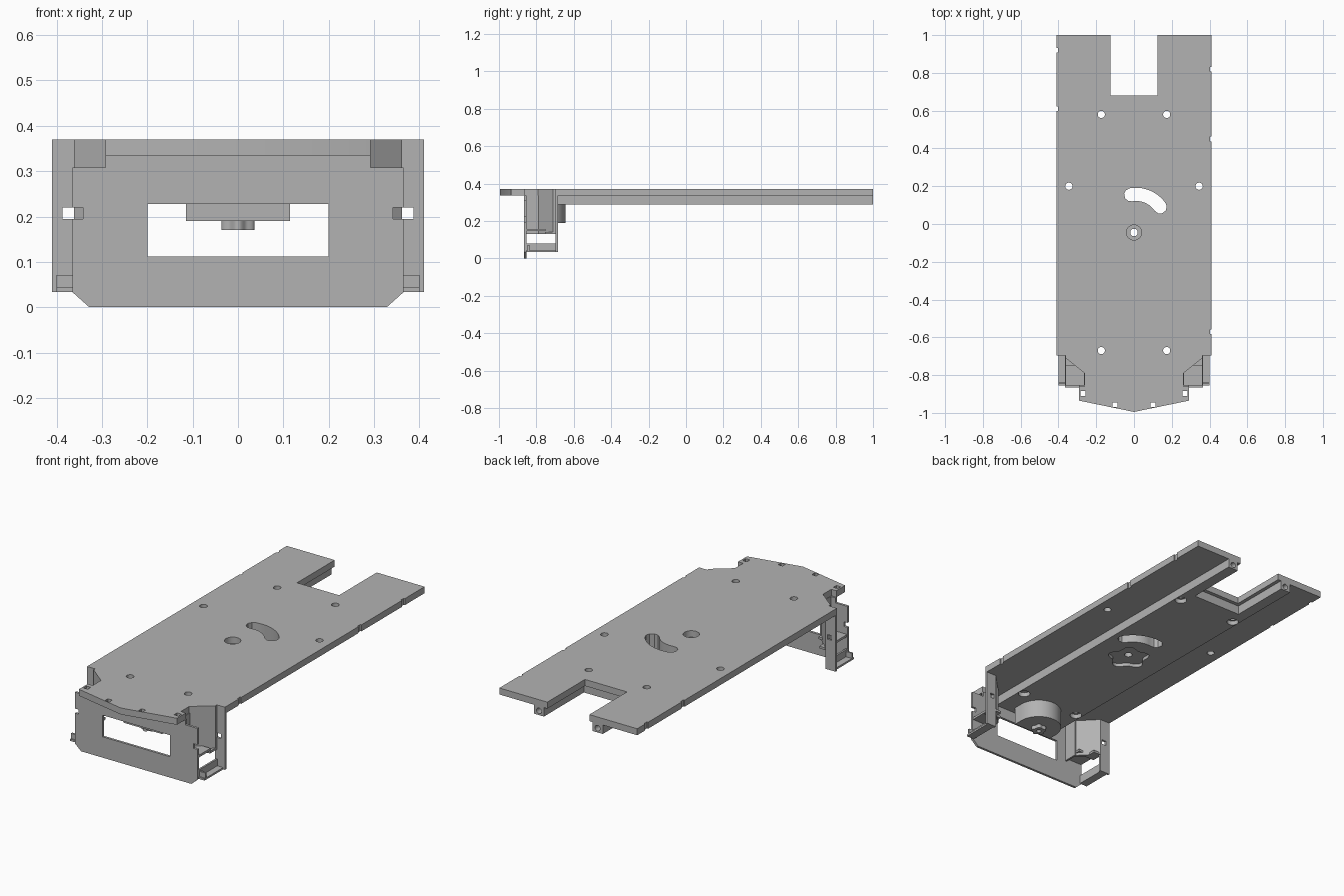
import bpy, bmesh, math
from mathutils import Vector

if "Cube" in bpy.data.objects:
    bpy.data.objects.remove(bpy.data.objects["Cube"])

grey = bpy.data.materials.new("plain grey")
grey.use_nodes = True
colour = (0.45, 0.45, 0.45, 1)
grey.diffuse_color = colour
grey.node_tree.nodes["Principled BSDF"].inputs["Base Color"].default_value = colour


def prism(name, outline, low, high, axis="z"):
    """Extrude a 2D outline along z (outline is x, y) or along y (outline is x, z)."""
    bm = bmesh.new()
    place = (lambda a, b: (a, b, low)) if axis == "z" else (lambda a, b: (a, low, b))
    face = bm.faces.new([bm.verts.new(place(a, b)) for a, b in outline])
    ext = bmesh.ops.extrude_face_region(bm, geom=[face])
    verts = [g for g in ext["geom"] if isinstance(g, bmesh.types.BMVert)]
    step = Vector((0, 0, high - low)) if axis == "z" else Vector((0, high - low, 0))
    bmesh.ops.translate(bm, verts=verts, vec=step)
    bmesh.ops.recalc_face_normals(bm, faces=bm.faces)
    mesh = bpy.data.meshes.new(name)
    bm.to_mesh(mesh)
    bm.free()
    mesh.materials.append(grey)
    ob = bpy.data.objects.new(name, mesh)
    bpy.context.collection.objects.link(ob)
    return ob


def rect(x0, x1, y0, y1):
    return [(x0, y0), (x1, y0), (x1, y1), (x0, y1)]


def box(name, x0, x1, y0, y1, z0, z1):
    return prism(name, rect(x0, x1, y0, y1), z0, z1)


def circle(x, y, r, n=24):
    return [(x + r * math.cos(math.tau * i / n), y + r * math.sin(math.tau * i / n))
            for i in range(n)]


def star(x, y, r, wave, lobes=5, n=60):
    pts = []
    for i in range(n):
        a = math.tau * i / n
        d = r * (1 + wave * math.cos(lobes * a + math.pi / 2))
        pts.append((x + d * math.cos(a), y + d * math.sin(a)))
    return pts


def both(outline):
    """Close a symmetric outline from its +x half."""
    return outline + [(-x, y) for x, y in reversed(outline) if x > 0]


def cut(target, outline, low, high, axis="z"):
    tool = prism("cutter", outline, low, high, axis)
    tool.hide_render = True
    mod = target.modifiers.new("cut", "BOOLEAN")
    mod.operation, mod.solver, mod.object = "DIFFERENCE", "EXACT", tool
    bpy.context.view_layer.objects.active = target
    bpy.ops.object.modifier_apply(modifier=mod.name)
    bpy.data.objects.remove(tool)


TOP, UNDER, LOW = 0.37, 0.335, 0.287

# Deck with rear notch and pointed nose
deck = prism("deck", both([(0, -0.995), (0.292, -0.935), (0.292, -0.86), (0.262, -0.86),
                           (0.262, -0.79), (0.362, -0.71), (0.362, -0.685), (0.41, -0.685),
                           (0.41, 1), (0.125, 1), (0.125, 0.68)]), UNDER, TOP)

# Thick core under the deck, with a slightly wider notch
core = prism("deck_core", both([(0.205, -0.855), (0.205, 1), (0.145, 1), (0.145, 0.66)]),
             LOW, UNDER)

# Fixing holes, curved slot and centre hole
for side in (-1, 1):
    for y in (0.58, -0.67):
        for part in (deck, core):
            cut(part, circle(side * 0.173, y, 0.019), 0.2, 0.5)
        cut(core, circle(side * 0.173, y, 0.03), 0.2, 0.31)
    cut(deck, circle(side * 0.345, 0.2, 0.019), 0.2, 0.5)
    for x, y in ((0.27, -0.897), (0.1, -0.957)):
        cut(deck, rect(side * x - 0.013, side * x + 0.013, y - 0.013, y + 0.013), 0.2, 0.5)
    cut(core, circle(side * 0.174, 0.31, 0.015), 0.92, 1.1, "y")

arc = [math.radians(100 - 65 * i / 10) for i in range(11)]
cx, cy = 0.01, 0.0
slot = [(cx + 0.192 * math.cos(a), cy + 0.192 * math.sin(a)) for a in arc]
end = Vector((cx + 0.157 * math.cos(arc[-1]), cy + 0.157 * math.sin(arc[-1])))
slot += [(end.x + 0.035 * math.cos(arc[-1] - t), end.y + 0.035 * math.sin(arc[-1] - t))
         for t in (0.6, 1.2, 1.9, 2.5)]
slot += [(cx + 0.122 * math.cos(a), cy + 0.122 * math.sin(a)) for a in reversed(arc)]
start = Vector((cx + 0.157 * math.cos(arc[0]), cy + 0.157 * math.sin(arc[0])))
slot += [(start.x + 0.035 * math.cos(arc[0] + math.pi - t),
          start.y + 0.035 * math.sin(arc[0] + math.pi - t)) for t in (0.6, 1.2, 1.9, 2.5)]
for part in (deck, core):
    cut(part, slot, 0.2, 0.5)
cut(deck, circle(0, -0.045, 0.04), 0.3, 0.5)
cut(core, circle(0, -0.045, 0.02), 0.2, 0.5)
cut(core, star(0, -0.045, 0.095, 0.14), 0.2, 0.305)

# Small nicks along the deck edges
for x, y in ((-0.41, 0.92), (-0.41, 0.61), (0.41, 0.82), (0.41, 0.45), (0.41, -0.57)):
    cut(deck, rect(x - 0.007, x + 0.007, y - 0.012, y + 0.012), 0.2, 0.5)

# Front plate with window, side slots and chamfered foot
front = prism("front_plate", both([(0.328, 0), (0.365, 0.033), (0.365, 0.308),
                                   (0.292, 0.308), (0.292, UNDER)]), -0.865, -0.852, "y")
cut(front, rect(-0.2, 0.2, 0.112, 0.228), -1, -0.8, "y")

# Rounded housing with lobed nut behind the window
bow = [math.pi * i / 24 for i in range(25)]
prism("housing", [(0.115 * math.cos(a), -0.76 + 0.115 * math.sin(a)) for a in bow]
      + [(-0.115, -0.81), (0.115, -0.81)], 0.19, LOW)
nut = prism("lobed_nut", star(0, -0.76, 0.034, 0.12), 0.17, 0.19)
cut(nut, circle(0, -0.76, 0.013), 0.1, 0.185)

# Side brackets, mirrored
for s, label in ((1, "left"), (-1, "right")):
    def sbox(name, x0, x1, *rest):
        return box(label + "_" + name, min(s * x0, s * x1), max(s * x0, s * x1), *rest)

    cut(front, rect(*sorted((s * 0.342, s * 0.38)), 0.195, 0.22), -1, -0.8, "y")
    post = sbox("back_post", 0.35, 0.41, -0.697, -0.685, 0.033, TOP)
    cut(post, rect(*sorted((s * 0.34, s * 0.387)), 0.195, 0.22), -0.8, -0.6, "y")
    prism(label + "_diagonal_panel",
          [(s * x, y) for x, y in ((0.262, -0.79), (0.262, -0.775), (0.35, -0.685),
                                   (0.362, -0.685), (0.362, -0.71))], 0.13, TOP)
    sbox("inner_panel", 0.255, 0.265, -0.855, -0.775, 0.13, UNDER)
    sbox("shelf", 0.262, 0.362, -0.855, -0.75, 0.145, 0.157)
    sbox("shelf_back", 0.31, 0.362, -0.755, -0.69, 0.13, 0.142)
    sbox("tray_floor", 0.355, 0.4, -0.855, -0.685, 0.033, 0.043)
    sbox("tray_wall", 0.355, 0.365, -0.855, -0.685, 0.033, 0.08)
    sbox("tray_front", 0.36, 0.4, -0.848, -0.838, 0.033, 0.071)

# Crisp edges on flat parts, smooth curved walls
bpy.ops.object.select_all(action="DESELECT")
for ob in bpy.context.scene.objects:
    if ob.type == "MESH":
        ob.select_set(True)
        bpy.context.view_layer.objects.active = ob
bpy.ops.object.shade_smooth_by_angle(angle=math.radians(25))
